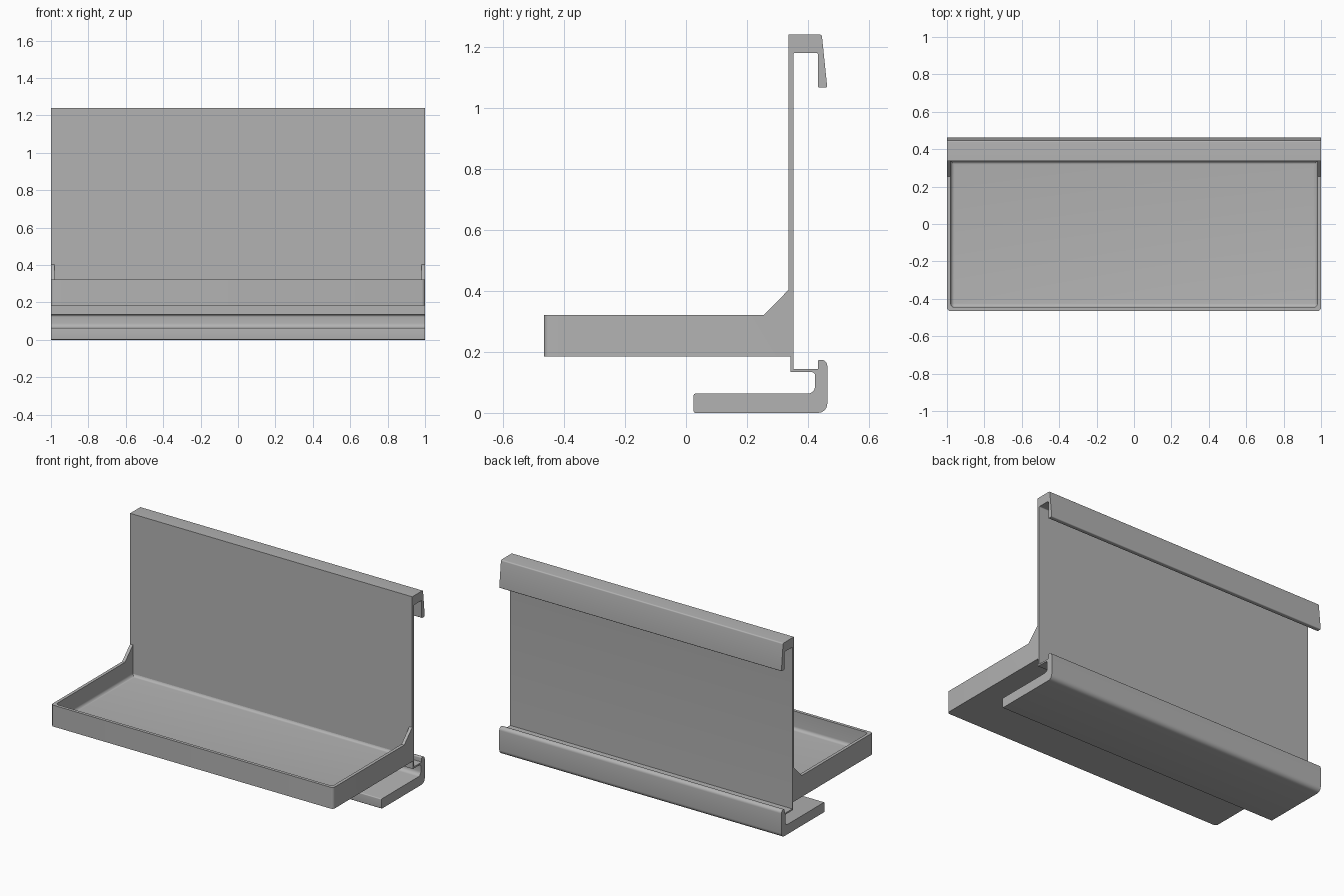
import bpy, bmesh, math
from mathutils import Vector

cube = bpy.data.objects.get("Cube")
if cube:
    bpy.data.objects.remove(cube, do_unlink=True)

grey = bpy.data.materials.new("plain grey")
grey.use_nodes = True
grey.diffuse_color = (0.45, 0.45, 0.45, 1)
grey.node_tree.nodes["Principled BSDF"].inputs["Base Color"].default_value = grey.diffuse_color


def rounded(corners, steps=6):
    """Turn (y, z, radius) corners into an outline with rounded corners."""
    outline = []
    for i, (y, z, radius) in enumerate(corners):
        corner = Vector((y, z))
        if not radius:
            outline.append(corner)
            continue
        before = (Vector(corners[i - 1][:2]) - corner).normalized()
        after = (Vector(corners[(i + 1) % len(corners)][:2]) - corner).normalized()
        half = before.angle(after) / 2
        centre = corner + (before + after).normalized() * radius / math.sin(half)
        start = corner + before * radius / math.tan(half) - centre
        end = corner + after * radius / math.tan(half) - centre
        turn = start.angle(end)
        for k in range(steps + 1):
            t = k / steps
            outline.append(centre + (start * math.sin((1 - t) * turn)
                                     + end * math.sin(t * turn)) / math.sin(turn))
    return outline


def extrude_profile(name, corners, half_width, bevel_rule=None, radius=0, steps=6):
    """Extrude a side profile across x and round the edges picked by a rule."""
    bm = bmesh.new()
    face = bm.faces.new([bm.verts.new((-half_width, p.x, p.y)) for p in rounded(corners)])
    moved = bmesh.ops.extrude_face_region(bm, geom=[face])["geom"]
    bmesh.ops.translate(bm, vec=(2 * half_width, 0, 0),
                        verts=[g for g in moved if isinstance(g, bmesh.types.BMVert)])
    bmesh.ops.recalc_face_normals(bm, faces=bm.faces)
    if bevel_rule:
        edges = [e for e in bm.edges if bevel_rule(*[v.co for v in e.verts])]
        bmesh.ops.bevel(bm, geom=edges, offset=radius, segments=steps,
                        profile=0.5, affect='EDGES')
    mesh = bpy.data.meshes.new(name)
    bm.to_mesh(mesh)
    bm.free()
    mesh.materials.append(grey)
    obj = bpy.data.objects.new(name, mesh)
    bpy.context.collection.objects.link(obj)
    return obj


def activate(obj):
    bpy.ops.object.select_all(action='DESELECT')
    obj.select_set(True)
    bpy.context.view_layer.objects.active = obj


# Back plate with the top hook and the bottom clip, in one profile
front, back, lip, rear = 0.336, 0.352, 0.432, 0.463
floor_z, top_z = 0.184, 1.24
back_plate = extrude_profile("back_plate_with_hooks", [
    (front, top_z, 0), (0.445, top_z, 0.008),
    (rear, 1.066, 0.006), (lip, 1.066, 0.006),
    (lip, 1.18, 0.005), (back, 1.18, 0.005),
    (back, 0.144, 0), (lip, 0.144, 0),
    (lip, 0.174, 0.006), (rear, 0.174, 0.02),
    (rear, 0, 0.03), (0.025, 0, 0.006),
    (0.025, 0.063, 0.006), (0.423, 0.063, 0.025),
    (0.423, 0.134, 0.012), (0.343, 0.134, 0),
    (0.343, floor_z, 0), (front, floor_z, 0),
], 1)

# Tray block with sloping gussets at the back of its sides
tray_front, rim = -0.465, 0.321
tray = extrude_profile("tray", [
    (tray_front, floor_z, 0), (front + 0.002, floor_z, 0),
    (front + 0.002, 0.403, 0), (front, 0.403, 0),
    (0.255, rim, 0), (tray_front, rim, 0),
], 1, lambda a, b: max(a.y, b.y) < tray_front + 0.01 and abs(a.z - b.z) > 0.1, 0.018)

# Hollow of the tray, rounded along the floor and the front corners
wall = 0.02
hollow_floor, hollow_front = floor_z + wall, tray_front + wall
hollow = extrude_profile("tray_hollow_cutter", [
    (hollow_front, hollow_floor, 0), (front + 0.001, hollow_floor, 0),
    (front + 0.001, 0.6, 0), (hollow_front, 0.6, 0),
], 1 - wall, lambda a, b: max(a.z, b.z) < hollow_floor + 0.01
    or (max(a.y, b.y) < hollow_front + 0.01 and abs(a.z - b.z) > 0.1), wall)
hollow.hide_render = True
cut = tray.modifiers.new("hollow", 'BOOLEAN')
cut.operation = 'DIFFERENCE'
cut.solver = 'EXACT'
cut.object = hollow
activate(tray)
bpy.ops.object.modifier_apply(modifier=cut.name)
bpy.data.objects.remove(hollow, do_unlink=True)

for part in (back_plate, tray):
    activate(part)
    bpy.ops.object.shade_smooth_by_angle(angle=math.radians(30))
